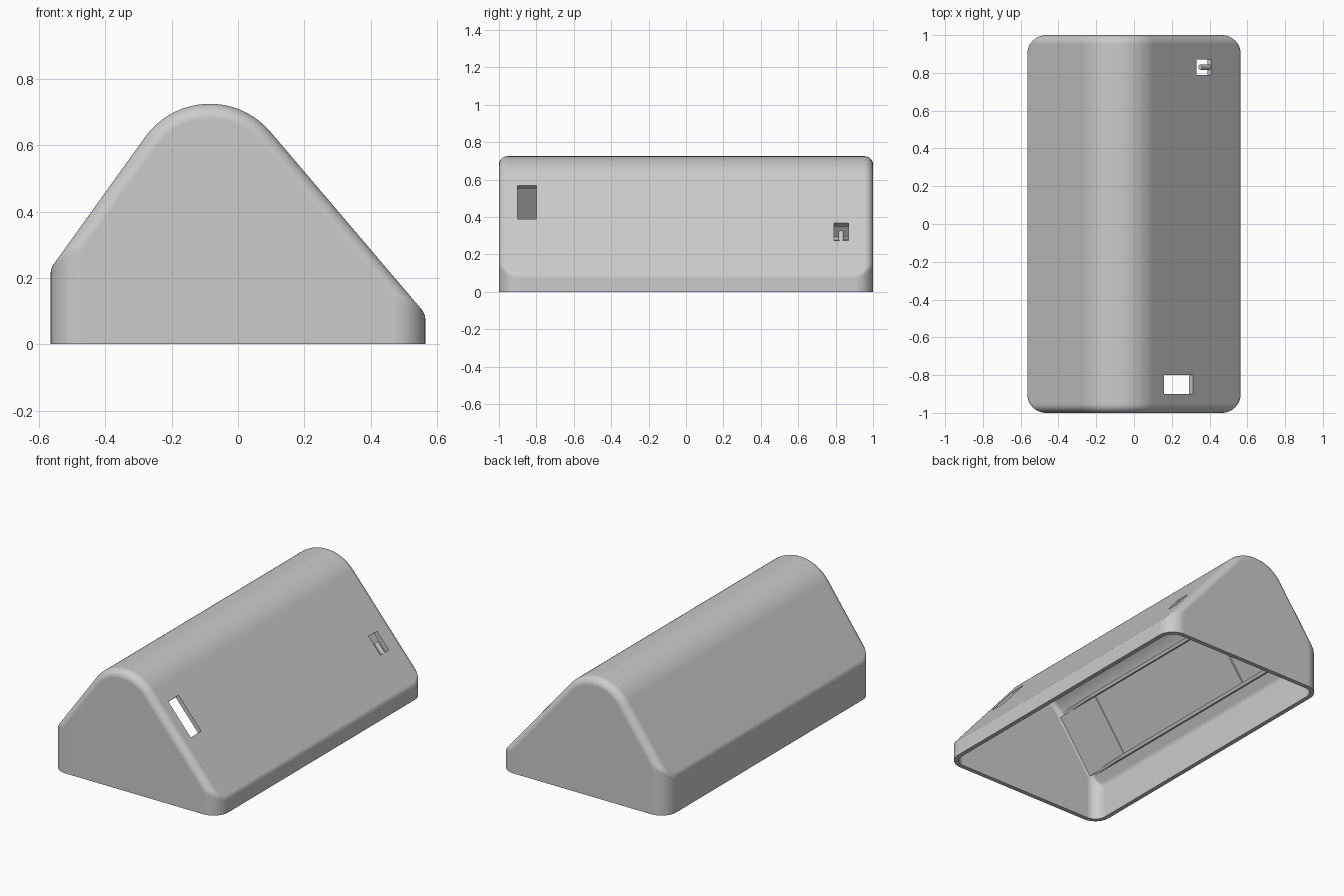
import bpy, bmesh, math
from mathutils import Matrix, Vector

cube = bpy.data.objects.get("Cube")
if cube:
    bpy.data.objects.remove(cube)

grey = bpy.data.materials.new("plain grey")
grey.use_nodes = True
colour = (0.6, 0.6, 0.6, 1)
grey.diffuse_color = colour
grey.node_tree.nodes["Principled BSDF"].inputs["Base Color"].default_value = colour

HALF_W, HALF_L, WALL = 0.565, 1.0, 0.027
RIDGE, RIDGE_R = Vector((-0.085, 0.485)), 0.24
RIGHT, LEFT = math.radians(40.4), math.radians(144.3)   # slope normals
CORNER, EDGE, SHOULDER = 0.1, 0.045, 0.05


def make_object(name, bm):
    bmesh.ops.recalc_face_normals(bm, faces=bm.faces)
    mesh = bpy.data.meshes.new(name)
    bm.to_mesh(mesh)
    bm.free()
    obj = bpy.data.objects.new(name, mesh)
    bpy.context.collection.objects.link(obj)
    mesh.materials.append(grey)
    return obj


def arc(cx, cz, r, start, end, steps):
    angles = [start + (end - start) * i / steps for i in range(steps + 1)]
    return [(cx + r * math.cos(a), cz + r * math.sin(a)) for a in angles]


def section(side, top):
    """Cross-section with the walls moved in by side and the roof by top."""
    w, r = HALF_W - side, RIDGE_R - top

    def shoulder(x, angle):
        z = RIDGE.y + (r - SHOULDER - math.cos(angle) * (x - RIDGE.x)) / math.sin(angle)
        return x, z, SHOULDER

    return ([(w, 0)]
            + arc(*shoulder(w - SHOULDER, 0 + RIGHT), 0, RIGHT, 6)
            + arc(RIDGE.x, RIDGE.y, r, RIGHT, LEFT, 28)
            + arc(*shoulder(SHOULDER - w, LEFT), LEFT, math.pi, 6)
            + [(-w, 0)])


def inset(depth, radius):
    return radius - math.sqrt(max(0, radius ** 2 - max(0, radius - depth) ** 2))


def loft(bm, wall):
    """Rounded-end skin; returns its rings from front to back."""
    corner, edge = CORNER - wall, EDGE - wall * 0.6
    depths = sorted([corner * (1 - math.cos(math.pi / 2 * i / 12)) for i in range(13)] + [edge])
    length = HALF_L - wall
    stations = [(d - length, d) for d in depths] + [(length - d, d) for d in reversed(depths)]
    rings = []
    for y, d in stations:
        pts = section(wall + inset(d, corner), wall + inset(d, edge))
        rings.append([bm.verts.new((x, y, z)) for x, z in pts])
    for a, b in zip(rings, rings[1:]):
        for j in range(len(a) - 1):
            bm.faces.new((a[j], a[j + 1], b[j + 1], b[j]))
    bm.faces.new(rings[0])
    bm.faces.new(rings[-1])
    return rings


# Hollow cover, open underneath, with a flat rim
bm = bmesh.new()
outer, inner = loft(bm, 0), loft(bm, WALL)
for i in range(len(outer) - 1):
    for j in (0, -1):
        bm.faces.new((outer[i][j], outer[i + 1][j], inner[i + 1][j], inner[i][j]))
for i in (0, -1):
    bm.faces.new((outer[i][0], outer[i][-1], inner[i][-1], inner[i][0]))
cover = make_object("cover_shell", bm)


def slope_frame(angle, distance, y, depth=0):
    """Frame on a slope: local x runs down it, local z points outward."""
    n = Vector((math.cos(angle), 0, math.sin(angle)))
    sign = 1 if n.x > 0 else -1
    down = Vector((n.z * sign, 0, -n.x * sign))
    p = Vector((RIDGE.x, y, RIDGE.y)) + n * (RIDGE_R - depth) + down * distance
    across = n.cross(down)
    return Matrix.Translation(p) @ Matrix((down, across, n)).transposed().to_4x4()


def box(name, frame, size):
    bm = bmesh.new()
    bmesh.ops.create_cube(bm, size=1)
    bm.transform(frame @ Matrix.Diagonal((*size, 1)))
    return make_object(name, bm)


# Two rectangular openings through the long slope
for name, x, y, size in (("front_slot", 0.235, -0.85, (0.235, 0.1, 0.12)),
                         ("rear_slot", 0.37, 0.83, (0.123, 0.08, 0.12))):
    run = (x - RIDGE.x - RIDGE_R * math.cos(RIGHT)) / math.sin(RIGHT)
    cutter = box(name + "_cutter", slope_frame(RIGHT, run, y), size)
    cutter.hide_render = True
    mod = cover.modifiers.new(name, 'BOOLEAN')
    mod.operation, mod.solver, mod.object = 'DIFFERENCE', 'EXACT', cutter
    bpy.context.view_layer.objects.active = cover
    bpy.ops.object.modifier_apply(modifier=name)
    bpy.data.objects.remove(cutter)

# Small latch nub in the rear opening
bm = bmesh.new()
bmesh.ops.create_cone(bm, cap_ends=True, segments=16, radius1=0.014, radius2=0.014, depth=0.075)
bm.transform(slope_frame(RIGHT, run + 0.027, 0.83, 0.016) @ Matrix.Rotation(math.pi / 2, 4, 'Y'))
nub = make_object("latch_nub", bm)

# Inner panel and its two tapered rails under the steep slope
box("inner_panel", slope_frame(LEFT, 0.21, -0.28, WALL + 0.004), (0.38, 1.36, 0.012))
box("panel_step", slope_frame(LEFT, 0.21, -0.81, WALL + 0.008), (0.38, 0.31, 0.012))
for name, run in (("upper_rail", 0.01), ("lower_rail", 0.4)):
    bm = bmesh.new()
    outline = ((-0.96, 0), (-0.65, -0.06), (0.65, -0.06), (0.96, 0))
    face = bm.faces.new([bm.verts.new((-0.01, y, z)) for y, z in outline])
    ext = bmesh.ops.extrude_face_region(bm, geom=[face])["geom"]
    bmesh.ops.translate(bm, vec=(0.02, 0, 0),
                        verts=[v for v in ext if isinstance(v, bmesh.types.BMVert)])
    bm.transform(slope_frame(LEFT, run, 0, WALL - 0.004))
    make_object(name, bm)

# Smooth the rounded parts and keep the hard edges
for obj in (cover, nub):
    bpy.ops.object.select_all(action='DESELECT')
    obj.select_set(True)
    bpy.context.view_layer.objects.active = obj
    bpy.ops.object.shade_smooth_by_angle(angle=math.radians(30))
weighted = cover.modifiers.new("even_shading", 'WEIGHTED_NORMAL')
weighted.keep_sharp = True
